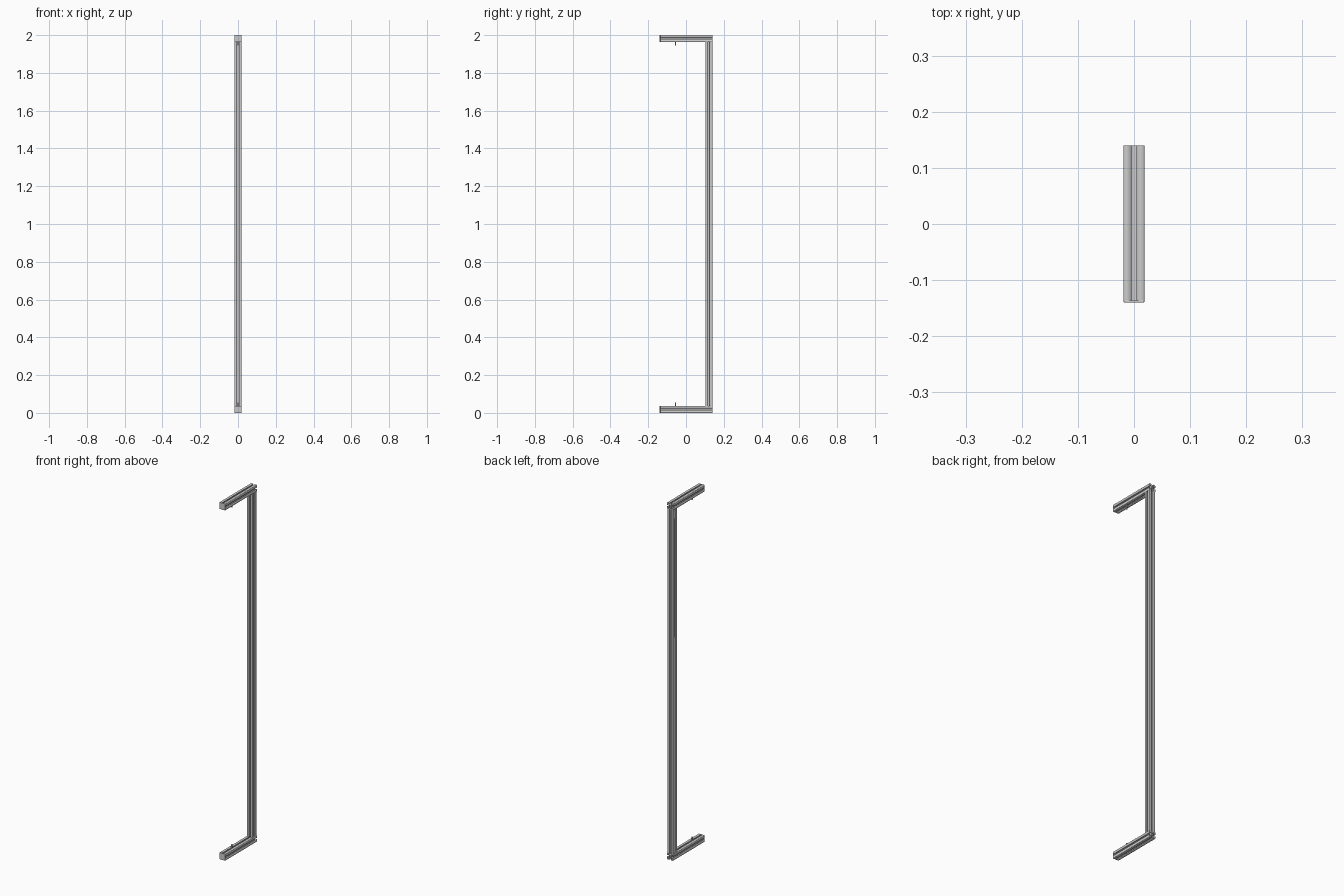
import bpy, bmesh, math
from mathutils import Matrix, Vector

if "Cube" in bpy.data.objects:
    bpy.data.objects.remove(bpy.data.objects["Cube"])

W = 0.0185          # half width of the slotted bar
Y_END = 0.14        # half length of the arms
HEIGHT = 2.0


def link(name, mesh):
    obj = bpy.data.objects.new(name, mesh)
    bpy.context.collection.objects.link(obj)
    return obj


def slotted_bar(name, length, matrix):
    """T-slot profile with a round bore, centred on its own z axis."""
    c = 0.0015
    # one side (facing +x) from the lower corner to the upper corner
    half = [(W, W - c), (W, 0.0042), (W - 0.0042, 0.0042),
            (W - 0.0042, 0.0092), (W - 0.0075, 0.0092), (W - 0.0115, 0.0052)]
    side = [(x, -y) for x, y in half] + [(x, y) for x, y in reversed(half)]
    outline = []
    for k in range(4):
        ca, sa = round(math.cos(k * math.pi / 2)), round(math.sin(k * math.pi / 2))
        outline += [(x * ca - y * sa, x * sa + y * ca) for x, y in side]
    bore = [(0.003 * math.cos(i * math.pi / 8), 0.003 * math.sin(i * math.pi / 8))
            for i in range(16)]
    cu = bpy.data.curves.new(name + "_profile", 'CURVE')
    cu.dimensions = '2D'
    cu.fill_mode = 'BOTH'
    cu.extrude = length / 2
    for loop in (outline, bore):
        sp = cu.splines.new('POLY')
        sp.points.add(len(loop) - 1)
        for p, (x, y) in zip(sp.points, loop):
            p.co = (x, y, 0, 1)
        sp.use_cyclic_u = True
    tmp = link(name + "_tmp", cu)
    dg = bpy.context.evaluated_depsgraph_get()
    mesh = bpy.data.meshes.new_from_object(tmp.evaluated_get(dg))
    bpy.data.objects.remove(tmp)
    mesh.transform(matrix)
    return link(name, mesh)


def block(name, center, size, bevel=0.0):
    bm = bmesh.new()
    bmesh.ops.create_cube(bm, size=1)
    bmesh.ops.scale(bm, vec=size, verts=bm.verts)
    bmesh.ops.translate(bm, vec=center, verts=bm.verts)
    if bevel:
        bmesh.ops.bevel(bm, geom=bm.edges[:], offset=bevel, segments=2,
                        profile=0.5, affect='EDGES')
    mesh = bpy.data.meshes.new(name)
    bm.to_mesh(mesh)
    bm.free()
    return link(name, mesh)


def pin(name, y, z0, z1, radius):
    bm = bmesh.new()
    bmesh.ops.create_cone(bm, cap_ends=True, segments=20, radius1=radius,
                          radius2=radius, depth=abs(z1 - z0),
                          matrix=Matrix.Translation((0, y, (z0 + z1) / 2)))
    mesh = bpy.data.meshes.new(name)
    bm.to_mesh(mesh)
    bm.free()
    obj = link(name, mesh)
    bpy.ops.object.select_all(action='DESELECT')
    obj.select_set(True)
    bpy.context.view_layer.objects.active = obj
    bpy.ops.object.shade_smooth_by_angle(angle=math.radians(40))


# upright post at the back
slotted_bar("upright_post", HEIGHT - 4 * W,
            Matrix.Translation((0, Y_END - W, HEIGHT / 2)))

# lower and upper arms with end cap, slot nut and pin; s points inwards
CAP = 0.004
for label, zc, s in (("lower", W, 1), ("upper", HEIGHT - W, -1)):
    slotted_bar(label + "_arm", 2 * Y_END - CAP,
                Matrix.Translation((0, CAP / 2, zc)) @ Matrix.Rotation(math.pi / 2, 4, 'X'))
    block(label + "_end_cap", (0, -Y_END + CAP / 2, zc),
          (2 * W, CAP, 2 * W), 0.0012)
    block(label + "_slot_nut", (0, -0.055, zc + s * (W - 0.006)),
          (0.016, 0.03, 0.0035))
    pin(label + "_pin", -0.055, zc + s * (W - 0.006), zc + s * (W + 0.018), 0.003)
